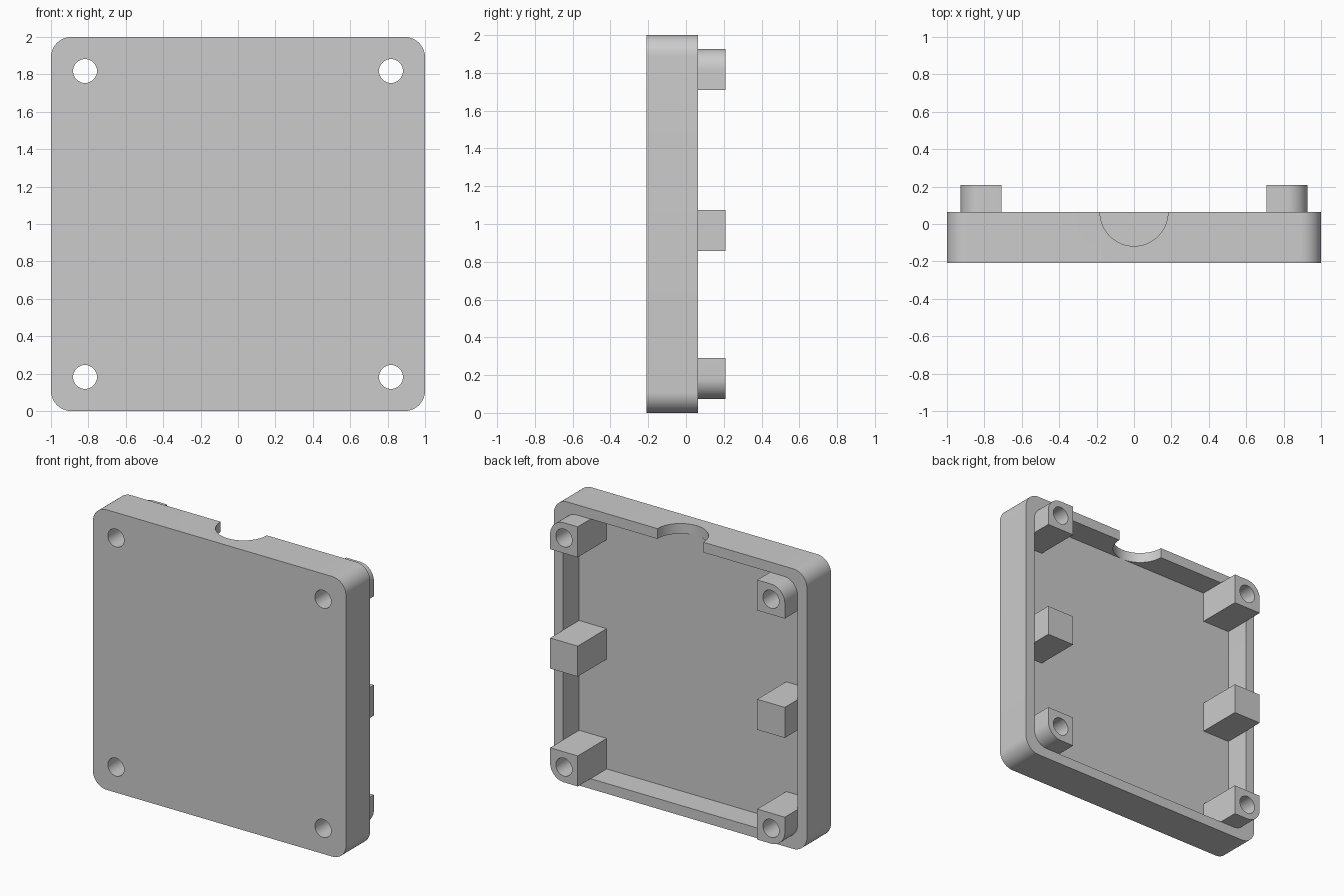
import bpy, bmesh
from math import cos, sin, pi, radians
from mathutils import Vector

cube = bpy.data.objects.get("Cube")
if cube:
    bpy.data.objects.remove(cube)

# Main dimensions
FRONT, FLOOR, RIM, BACK = -0.209, -0.118, 0.064, 0.209
INNER, POST, RADIUS = 0.927, 0.218, 0.109
HOLE_RADIUS, NOTCH_RADIUS = 0.064, 0.185

grey = bpy.data.materials.new("plain grey")
grey.use_nodes = True
grey.diffuse_color = (0.6, 0.6, 0.6, 1)
grey.node_tree.nodes["Principled BSDF"].inputs["Base Color"].default_value = (0.6, 0.6, 0.6, 1)


def prism(name, center, half, y0, y1, rounded, radius=RADIUS, steps=12):
    """Rectangle in x and z, extruded along y; only listed (sx, sz) corners are rounded."""
    points = []
    for i, (sx, sz) in enumerate([(1, 1), (-1, 1), (-1, -1), (1, -1)]):
        cx, cz = center[0] + sx * half, center[1] + sz * half
        if (sx, sz) in rounded:
            for k in range(steps + 1):
                a = (i + k / steps) * pi / 2
                points.append((cx + radius * (cos(a) - sx), cz + radius * (sin(a) - sz)))
        else:
            points.append((cx, cz))
    bm = bmesh.new()
    face = bm.faces.new([bm.verts.new((x, y0, z)) for x, z in points])
    new = bmesh.ops.extrude_face_region(bm, geom=[face])["geom"]
    bmesh.ops.translate(bm, vec=(0, y1 - y0, 0),
                        verts=[v for v in new if isinstance(v, bmesh.types.BMVert)])
    bmesh.ops.recalc_face_normals(bm, faces=bm.faces)
    mesh = bpy.data.meshes.new(name)
    bm.to_mesh(mesh)
    bm.free()
    mesh.materials.append(grey)
    obj = bpy.data.objects.new(name, mesh)
    bpy.context.collection.objects.link(obj)
    return obj


def cylinder(radius, depth, location, rotation=(0, 0, 0)):
    bpy.ops.mesh.primitive_cylinder_add(vertices=64, radius=radius, depth=depth,
                                        location=location, rotation=rotation)
    obj = bpy.context.object
    obj.data.materials.append(grey)
    return obj


def activate(obj):
    bpy.ops.object.select_all(action='DESELECT')
    obj.select_set(True)
    bpy.context.view_layer.objects.active = obj


def cut(obj, cutter):
    """Subtract the cutter and discard it."""
    mod = obj.modifiers.new("cut", 'BOOLEAN')
    mod.operation, mod.solver, mod.object = 'DIFFERENCE', 'EXACT', cutter
    activate(obj)
    bpy.ops.object.modifier_apply(modifier=mod.name)
    bpy.data.objects.remove(cutter)


def drill(obj, x, z):
    cut(obj, cylinder(HOLE_RADIUS, 1, (x, 0, z), (pi / 2, 0, 0)))


def finish(obj):
    activate(obj)
    bpy.ops.object.shade_smooth_by_angle(angle=radians(30))


corners = [(sx, sz) for sx in (-1, 1) for sz in (-1, 1)]
reach = INNER - POST / 2

# Hollow tray with a cable notch in the upper wall and four screw holes
tray = prism("tray", (0, 1), 1, FRONT, RIM, corners)
cut(tray, prism("cavity", (0, 1), INNER, FLOOR, RIM + 0.2, corners))
cut(tray, cylinder(NOTCH_RADIUS - 0.003, 0.3, (0, RIM, 2)))
for sx, sz in corners:
    drill(tray, sx * reach, 1 + sz * reach)
finish(tray)

# Drilled corner posts, rounded where they meet the tray corners
for sx, sz in corners:
    name = f"{'upper' if sz > 0 else 'lower'}_{'left' if sx > 0 else 'right'}_post"
    x, z = sx * reach, 1 + sz * reach
    post = prism(name, (x, z), POST / 2, FLOOR, BACK, [(sx, sz)])
    drill(post, x, z)
    finish(post)

# Solid blocks halfway up each side
for sx, side in ((1, "left"), (-1, "right")):
    finish(prism(f"middle_{side}_post", (sx * reach, 0.966), POST / 2, FLOOR, BACK, []))
